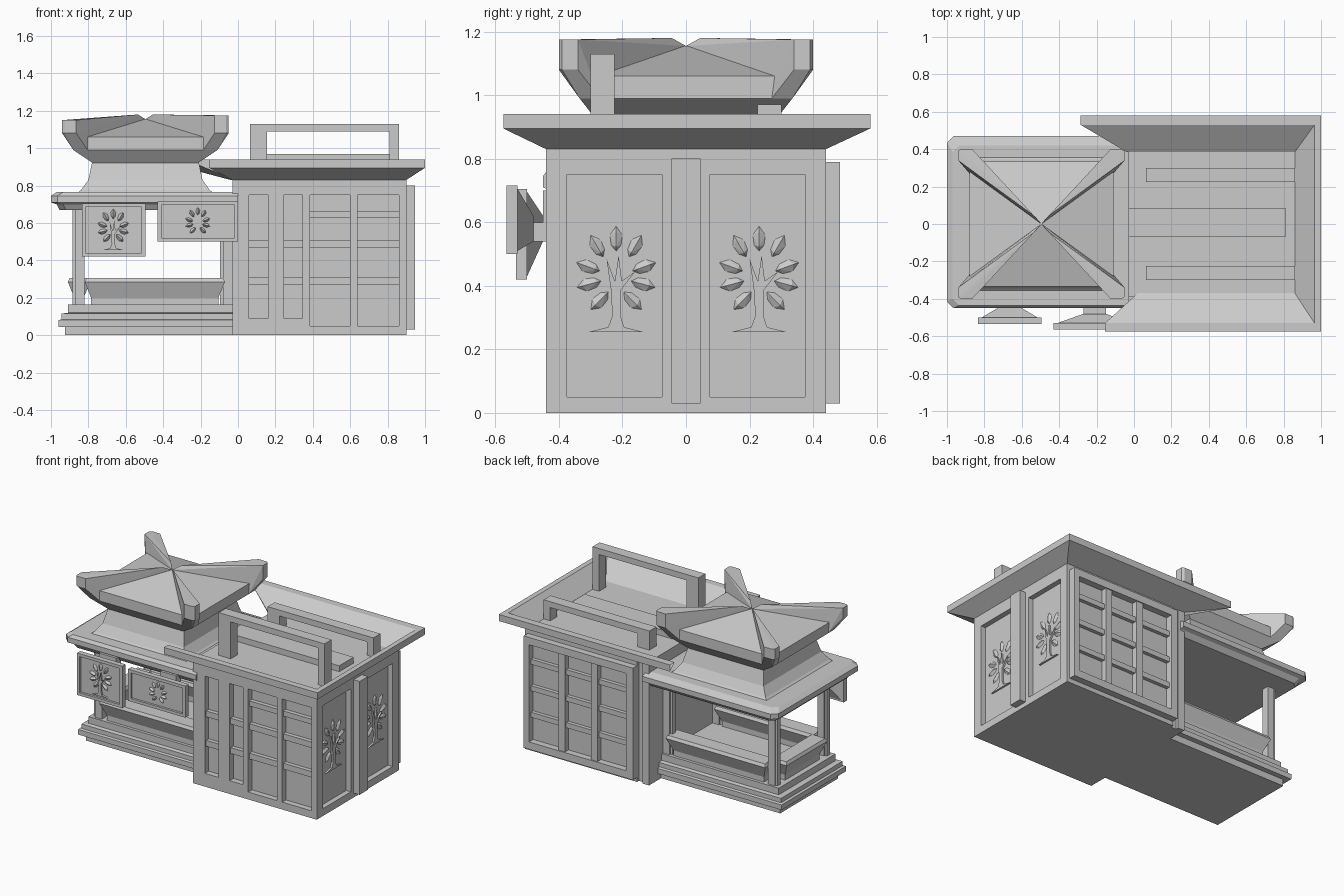
import bpy, bmesh, math
from mathutils import Vector

if "Cube" in bpy.data.objects:
    bpy.data.objects.remove(bpy.data.objects["Cube"])


def finish(name, bm):
    bmesh.ops.recalc_face_normals(bm, faces=bm.faces)
    me = bpy.data.meshes.new(name)
    bm.to_mesh(me)
    bm.free()
    ob = bpy.data.objects.new(name, me)
    bpy.context.collection.objects.link(ob)
    return ob


def add_loft(bm, rings, cap=True):
    vs = [[bm.verts.new(p) for p in r] for r in rings]
    n = len(rings[0])
    for a, b in zip(vs, vs[1:]):
        for i in range(n):
            j = (i + 1) % n
            bm.faces.new((a[i], a[j], b[j], b[i]))
    if cap:
        bm.faces.new(vs[0])
        bm.faces.new(vs[-1])


def rect(x0, x1, y0, y1, z):
    return [(x0, y0, z), (x1, y0, z), (x1, y1, z), (x0, y1, z)]


def boxes(name, *bs):
    bm = bmesh.new()
    for x0, x1, y0, y1, z0, z1 in bs:
        add_loft(bm, [rect(x0, x1, y0, y1, z0), rect(x0, x1, y0, y1, z1)])
    return finish(name, bm)


def loft(name, rings):
    bm = bmesh.new()
    add_loft(bm, rings)
    return finish(name, bm)


def add_hull(bm, pts):
    vs = [bm.verts.new(p) for p in pts]
    res = bmesh.ops.convex_hull(bm, input=vs)
    junk = [v for v in res["geom_interior"] if isinstance(v, bmesh.types.BMVert)]
    bmesh.ops.delete(bm, geom=junk, context='VERTS')


def tree(name, origin, u, n, s, trunk=True):
    """Raised tree relief: leaves around a branching trunk."""
    o, u, n = Vector(origin), Vector(u), Vector(n)
    P = lambda a, w, d: o + u * a * s + Vector((0, 0, w * s)) + n * d
    bm = bmesh.new()
    leaves = [(0, .293, 0)]
    for sd in (-1, 1):
        leaves += [(.06 * sd, .27, 30 * sd), (.088 * sd, .205, 70 * sd),
                   (.085 * sd, .15, 105 * sd), (.052 * sd, .098, 135 * sd)]
    for a, w, ang in leaves:
        t = math.radians(ang)
        pts = []
        for lx, ly, d in [(0, .041, 0), (.021, .012, 0), (.017, -.02, 0), (0, -.04, 0),
                          (-.017, -.02, 0), (-.021, .012, 0), (0, .02, .013), (0, -.025, .013)]:
            pts.append(P(a + lx * math.cos(t) + ly * math.sin(t),
                         w - lx * math.sin(t) + ly * math.cos(t), d))
        add_hull(bm, pts)
    if trunk:
        outline = [(-.085, 0), (.085, 0), (.025, .015), (.014, .05), (.014, .13), (.06, .19),
                   (.018, .16), (.008, .24), (-.004, .16), (-.03, .23), (-.016, .13), (-.012, .05), (-.025, .015)]
        add_loft(bm, [[P(a, w, d) for a, w in outline] for d in (0, .013)])
    finish(name, bm)


# Main block core and front wall with windows
boxes("main_core", (-.03, .865, -.40, .42, 0, .83))
F = (-.44, -.40)
front = [(a, b, *F, 0, .83) for a, b in [(-.03, .06), (.345, .385), (.60, .64), (.86, .90)]]
for a, b in [(.06, .345), (.385, .60), (.64, .86)]:
    front += [(a, b, *F, 0, .09 if a < .1 else .05), (a, b, *F, .75, .83)]
front.append((.16, .245, *F, .09, .75))
boxes("front_wall", *front)
boxes("front_shelves", *[(a, b, -.428, -.40, z0, z1)
                         for a, b in [(.06, .16), (.245, .345), (.385, .60), (.64, .86)]
                         for z0, z1 in [(.27, .31), (.47, .51), (.63, .665)]
                         if a > .3 or z0 < .6])

# Right wall with two panels and a central pilaster
R = (.865, .90)
boxes("right_wall", *[(*R, a, b, 0, .83) for a, b in [(-.40, -.375), (-.075, .075), (.375, .44)]],
      *[(*R, a, b, *z) for a, b in [(-.375, -.075), (.075, .375)] for z in [(0, .05), (.75, .83)]],
      (.90, .945, -.045, .045, .03, .80))
for nm, y in (("right_tree_front", -.22), ("right_tree_back", .23)):
    tree(nm, (.864, y, .255), (0, 1, 0), (1, 0, 0), 1)

# Back wall: projecting frame with a three by four lattice
boxes("back_wall", (.06, .865, .42, .44, 0, .83), (-.03, .02, .42, .44, 0, .83),
      *[(a, b, .44, .485, .03, .79) for a, b in [(.06, .11), (.84, .88)]],
      (.11, .84, .44, .485, .03, .08), (.11, .84, .44, .485, .74, .79),
      *[(a, a + .05, .44, .478, .08, .74) for a in (.33, .575)])
boxes("back_shelves", *[(a, b, .44, .465, z, z + .035)
                        for a, b in [(.11, .33), (.38, .575), (.625, .84)]
                        for z in (.24, .42, .60)])

# Dished main roof, open towards the tower
def station(pts):
    return [(x, y, z) for (x, y), z in zip(pts, (.83, .895, .94, .94, .84, .83))]

loft("main_roof_rim", [
    station([(-.03, -.44), (-.155, -.575), (-.155, -.575), (-.155, -.53), (.02, -.37), (.02, -.37)]),
    station([(.90, -.44), (1, -.575), (1, -.575), (.965, -.53), (.86, -.37), (.86, -.37)]),
    station([(.90, .44), (1, .58), (1, .58), (.965, .53), (.86, .385), (.86, .385)]),
    station([(-.03, .44), (-.285, .58), (-.285, .58), (-.285, .53), (-.04, .385), (-.04, .385)])])
boxes("main_roof_floor", (-.03, .87, -.39, .40, .82, .84))
boxes("roof_center_box", (-.03, .81, -.07, .085, .83, .88))
for nm, y0, y1, top in (("front_roof_rail", -.30, -.225, 1.13), ("back_roof_rail", .225, .30, .97)):
    boxes(nm, (.065, .155, y0, y1, .83, top), (.81, .86, y0, y1, .83, top),
          (.155, .81, y0, y1, top - .04, top))

# Stepped base of the open booth
loft("booth_base", [rect(x, -.02, -y, y, z) for x, y, z in
                    [(-.925, .31, 0), (-.925, .31, .045), (-.96, .345, .045), (-.96, .345, .08),
                     (-.945, .33, .085), (-.945, .33, .115), (-.91, .305, .12), (-.91, .305, .165)]])

# Flared low counters on three sides
def counter(name, x0, x1, y0, y1, d=.035):
    loft(name, [rect(x0 + d, x1 - d, y0 + d, y1 - d, .16), rect(x0 + d, x1 - d, y0 + d, y1 - d, .20),
                rect(x0, x1, y0, y1, .285), rect(x0 + .01, x1 - .01, y0 + .01, y1 - .01, .305)])

counter("front_counter", -.82, -.07, -.32, -.20)
counter("back_counter", -.82, -.07, .20, .32)
counter("left_counter", -.91, -.79, -.22, .22)

# Corner posts with a slim outer batten
for sy, nm in ((-1, "front"), (1, "back")):
    for x, side in ((-.845, "left"), (-.055, "right")):
        y = .265 * sy
        boxes(f"{nm}_{side}_post", (x - .025, x + .025, y - .025, y + .025, .16, .69),
              (x - .04, x - .025, y - .015, y + .015, .16, .69))

# Booth eave with clipped outer corners, and flared neck
def clipped(x, y0, y1, z, c=.035):
    return [(0, y0, z), (0, y1, z), (x + c, y1, z), (x, y1 - c, z), (x, y0 + c, z), (x + c, y0, z)]

loft("booth_eave", [clipped(*p) for p in
                    [(-.955, -.41, .42, .67), (-.97, -.43, .445, .70), (-1, -.45, .47, .71),
                     (-1, -.45, .47, .745), (-.97, -.435, .42, .765)]])
C = -.495

def ring(hx, hy, z):
    return rect(C - hx, C + hx, -hy, hy, z)

loft("tower_neck", [ring(.365, .36, .76), ring(.345, .345, .775), ring(.305, .31, .83), ring(.285, .28, .925)])

# Tower cap with four upswept corner ribs
loft("tower_cap", [ring(.28, .28, .92), ring(.385, .335, .99), ring(.385, .335, 1.06), ring(.004, .004, 1.155)])
for sx, nx in ((-1, "left"), (1, "right")):
    for sy, ny in ((-1, "front"), (1, "back")):
        bm = bmesh.new()
        zt = 1.15 if sx < 0 else 1.175
        pts = [(0, 0, 1.155), (.04, .045, 1.18), (.29, .28, .94),
               (.385, .27, .99), (.31, .335, .99), (.385, .335, .99)]
        pts += [(x, y, z) for x, y in [(.445, .34), (.445, .39), (.43, .40), (.37, .40)] for z in (1.08, zt)]
        add_hull(bm, [(C + sx * x, sy * y, z) for x, y, z in pts])
        finish(f"{ny}_{nx}_rib", bm)

# Hanging signs with wedge brackets
def sign(name, x0, x1, z0, z1, y, bx0, bx1):
    b, t = .02, y + .035
    boxes(name, (x0, x1, y + .015, t, z0, z1), (x0, x0 + b, y, y + .015, z0, z1),
          (x1 - b, x1, y, y + .015, z0, z1), (x0 + b, x1 - b, y, y + .015, z0, z0 + b),
          (x0 + b, x1 - b, y, y + .015, z1 - b, z1))
    bm = bmesh.new()
    add_hull(bm, [(x, t, z) for x in (x0 + .02, x1 - .02) for z in (z0 + .01, z1 - .01)]
             + [(x, t + .05, z) for x in (bx0, bx1) for z in (.54, .62)])
    finish(name + "_bracket", bm)
    boxes(name + "_arm", (bx0, bx1, t + .04, -.41, .54, .60), (bx0, bx1, -.45, -.40, .54, .70))

sign("left_sign", -.835, -.495, .42, .705, -.535, -.73, -.60)
tree("left_sign_tree", (-.667, -.520, .455), (1, 0, 0), (0, -1, 0), .66)
sign("right_sign", -.43, 0, .50, .715, -.565, -.27, -.15)
tree("right_sign_leaves", (-.215, -.550, .51), (1, 0, 0), (0, -1, 0), .52, trunk=False)
